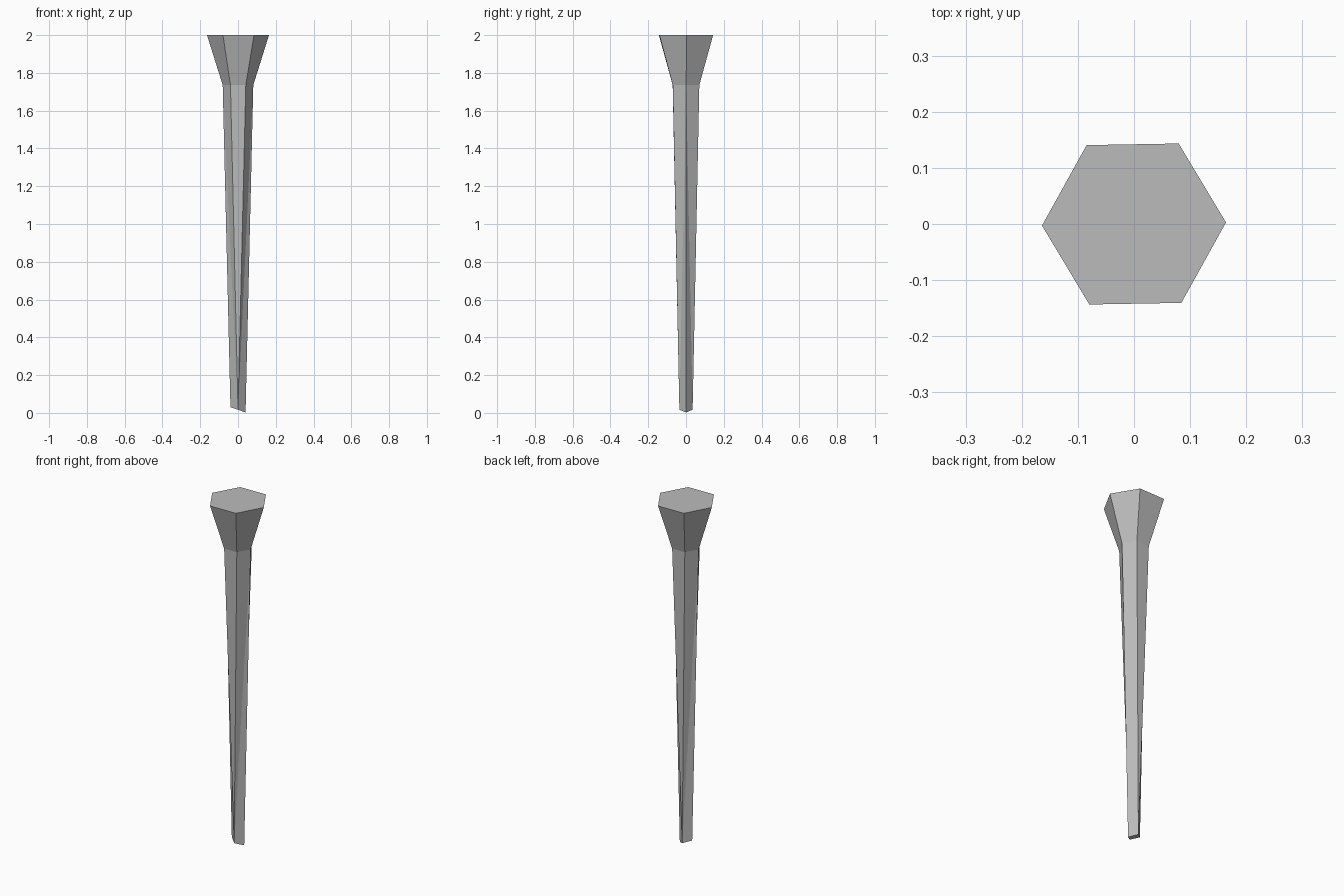
import bpy, bmesh, math

if "Cube" in bpy.data.objects:
    bpy.data.objects.remove(bpy.data.objects["Cube"])

# Plain grey iron
iron = bpy.data.materials.new("grey_iron")
iron.diffuse_color = (0.5, 0.5, 0.5, 1.0)
iron.use_nodes = True
iron.node_tree.nodes["Principled BSDF"].inputs["Base Color"].default_value = iron.diffuse_color

bm = bmesh.new()


def hexagon(radius, z, turn=0.0):
    angles = [math.radians(60 * i + turn) for i in range(6)]
    return [bm.verts.new((radius * math.cos(a), radius * math.sin(a), z)) for a in angles]


# Flared head: wide flat top narrowing to the neck
top = hexagon(0.164, 2.0, 1.0)
neck = hexagon(0.081, 1.735, 0.5)
bm.faces.new(top)
for i in range(6):
    j = (i + 1) % 6
    bm.faces.new((top[i], neck[i], neck[j], top[j]))

# Four-sided tip with a slanted cut
right, back, left, front = [bm.verts.new(p) for p in (
    (0.04, 0, 0.002), (0, 0.035, 0.017), (-0.04, 0, 0.03), (0, -0.035, 0.017))]
bm.faces.new((front, left, back, right))

# Tapering shaft: front and back neck edges run together at the tip
tip = [right, back, back, left, front, front]
for i in range(6):
    j = (i + 1) % 6
    if tip[i] is tip[j]:
        bm.faces.new((neck[i], tip[i], neck[j]))
    else:
        # Fold each twisted side from its side edge at the neck
        side, corner = (i, j) if i in (0, 3) else (j, i)
        bm.faces.new((neck[i], neck[j], tip[corner]))
        bm.faces.new((neck[side], tip[i], tip[j]))

bmesh.ops.recalc_face_normals(bm, faces=bm.faces)
mesh = bpy.data.meshes.new("nail")
bm.to_mesh(mesh)
bm.free()
mesh.materials.append(iron)
bpy.context.collection.objects.link(bpy.data.objects.new("nail", mesh))
